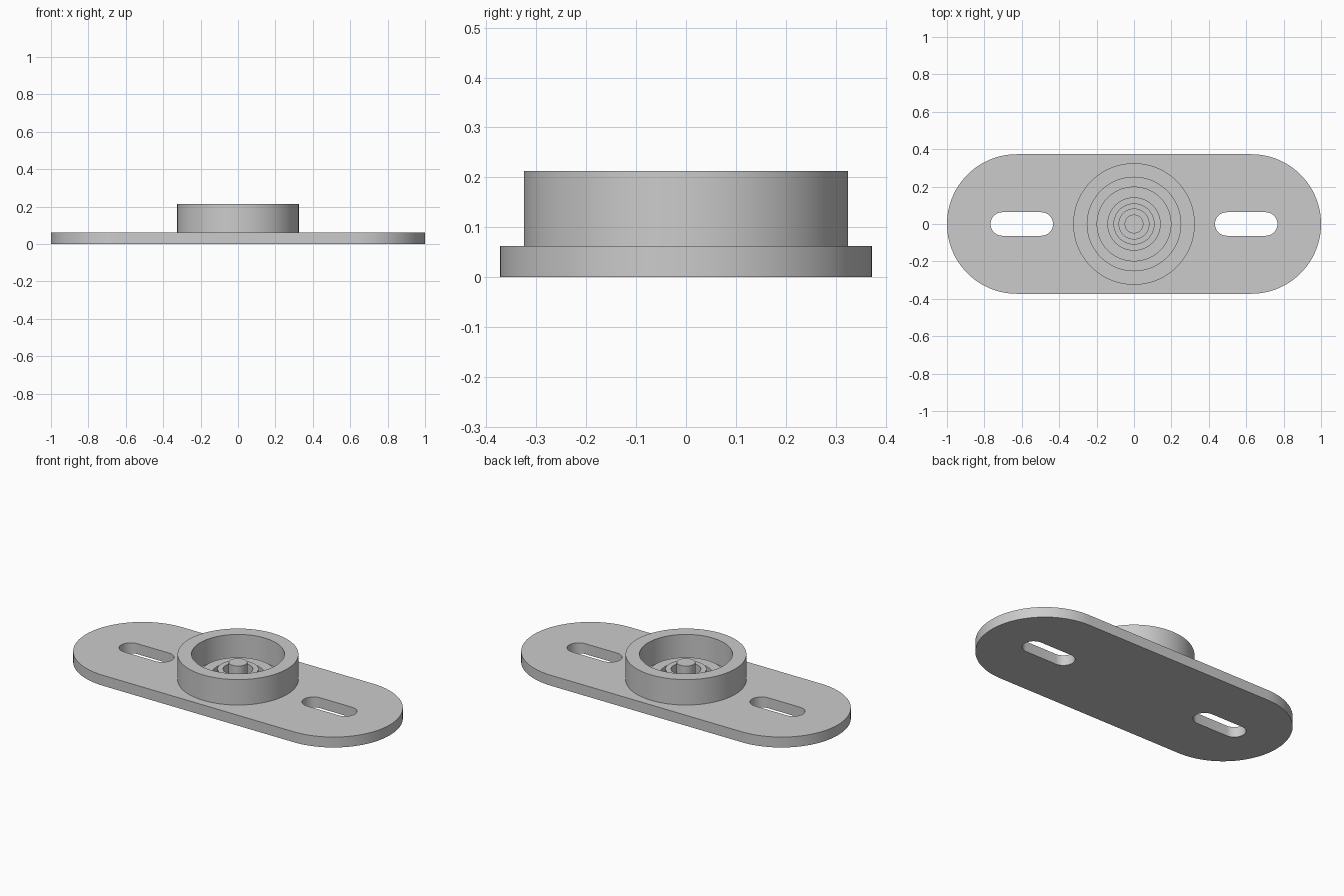
import bpy, bmesh
from math import pi, cos, sin, radians
from mathutils import Vector

cube = bpy.data.objects.get("Cube")
if cube:
    bpy.data.objects.remove(cube, do_unlink=True)

grey = bpy.data.materials.new("plain grey")
grey.use_nodes = True
colour = (0.6, 0.6, 0.6, 1)
grey.diffuse_color = colour
grey.node_tree.nodes["Principled BSDF"].inputs["Base Color"].default_value = colour

PLATE_TOP = 0.062


def finish(name, bm):
    """Turn a bmesh into a smooth object whose corners stay sharp."""
    bmesh.ops.remove_doubles(bm, verts=bm.verts, dist=0.0001)
    bmesh.ops.recalc_face_normals(bm, faces=bm.faces)
    for face in bm.faces:
        face.smooth = True
    mesh = bpy.data.meshes.new(name)
    bm.to_mesh(mesh)
    bm.free()
    mesh.set_sharp_from_angle(angle=radians(30))
    mesh.materials.append(grey)
    obj = bpy.data.objects.new(name, mesh)
    bpy.context.collection.objects.link(obj)
    return obj


def stadium(cx, half_length, radius, steps):
    """Outline of a bar with round ends, lying along x."""
    points = []
    for side in (1, -1):
        for i in range(steps + 1):
            a = -pi / 2 + pi * i / steps
            points.append((cx + side * (half_length - radius + radius * cos(a)),
                           side * radius * sin(a)))
    return points


def revolve(name, profile, steps=96):
    """Spin a closed (radius, height) profile about z."""
    bm = bmesh.new()
    verts = [bm.verts.new((r, 0, z)) for r, z in profile]
    edges = [bm.edges.new(pair) for pair in zip(verts, verts[1:])]
    bmesh.ops.spin(bm, geom=verts + edges, cent=Vector(), axis=(0, 0, 1),
                   angle=2 * pi, steps=steps, use_merge=False)
    return finish(name, bm)


# Base plate: filled outline with two slots, extruded
curve = bpy.data.curves.new("plate_outline", "CURVE")
curve.dimensions = "2D"
curve.fill_mode = "BOTH"
curve.extrude = PLATE_TOP / 2
for outline in (stadium(0, 1, 0.373, 48),
                stadium(0.6, 0.167, 0.063, 20),
                stadium(-0.6, 0.167, 0.063, 20)):
    spline = curve.splines.new("POLY")
    spline.points.add(len(outline) - 1)
    for point, (x, y) in zip(spline.points, outline):
        point.co = (x, y, 0, 1)
    spline.use_cyclic_u = True
helper = bpy.data.objects.new("plate_outline", curve)
bpy.context.collection.objects.link(helper)
bpy.context.view_layer.update()
flat = bpy.data.meshes.new_from_object(
    helper.evaluated_get(bpy.context.evaluated_depsgraph_get()))
bm = bmesh.new()
bm.from_mesh(flat)
bmesh.ops.translate(bm, verts=bm.verts, vec=(0, 0, PLATE_TOP / 2))
bpy.data.objects.remove(helper)
bpy.data.curves.remove(curve)
bpy.data.meshes.remove(flat)
finish("base_plate", bm)

# Round cup with stepped floor, inner ring and centre post
FLOOR = PLATE_TOP + 0.003
SUNK = 0.03
steps_inward = [(0.325, 0.25, 0.213),   # rim
                (0.25, 0.2, FLOOR),
                (0.2, 0.14, 0.1),       # raised disc
                (0.14, 0.11, FLOOR),
                (0.11, 0.08, 0.125),    # ring
                (0.08, 0.05, FLOOR),
                (0.05, 0, 0.165)]       # post
profile = [(0, SUNK), (0.325, SUNK)]
for outer, inner, height in steps_inward:
    profile += [(outer, height), (inner, height)]
revolve("cup", profile)
